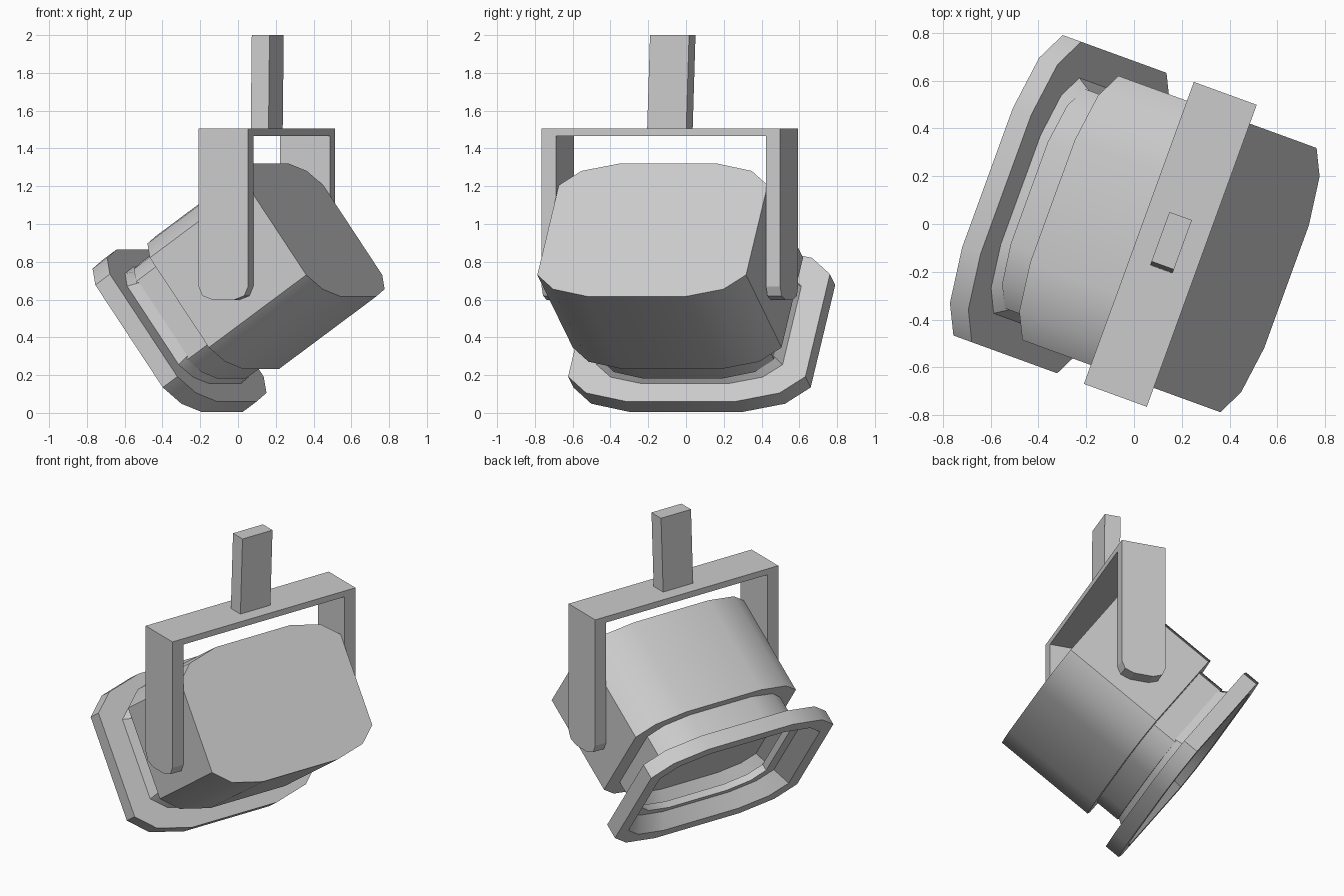
import bpy, bmesh, math
from mathutils import Vector, Matrix

if "Cube" in bpy.data.objects:
    bpy.data.objects.remove(bpy.data.objects["Cube"])

YAW = Matrix.Rotation(math.radians(-20), 4, 'Z')
PIVOT_U, PIVOT_V = 0.172, -0.028
TILT = math.radians(35)


def finish(bm, name, smooth=False):
    bmesh.ops.recalc_face_normals(bm, faces=bm.faces)
    bm.transform(YAW @ Matrix.Translation((PIVOT_U, PIVOT_V, 0)))
    me = bpy.data.meshes.new(name)
    bm.to_mesh(me)
    bm.free()
    ob = bpy.data.objects.new(name, me)
    bpy.context.collection.objects.link(ob)
    if smooth:
        bpy.ops.object.select_all(action='DESELECT')
        ob.select_set(True)
        bpy.context.view_layer.objects.active = ob
        bpy.ops.object.shade_smooth_by_angle(angle=math.radians(30))
    return ob


def loft(bm, rings):
    # skin between rings of points, capped at both ends
    loops = [[bm.verts.new(p) for p in r] for r in rings]
    for a, b in zip(loops, loops[1:]):
        n = len(a)
        for i in range(n):
            j = (i + 1) % n
            bm.faces.new((a[i], a[j], b[j], b[i]))
    bm.faces.new(loops[0])
    bm.faces.new(loops[-1])


# rounded twelve-sided lamp outline (width, height), one quarter mirrored
Q = [(0.588, 0.29), (0.48, 0.382), (0.273, 0.43)]
OUTLINE = (Q + [(-x, y) for x, y in reversed(Q)]
           + [(-x, -y) for x, y in Q] + [(x, -y) for x, y in reversed(Q)])
AXIS = Vector((-math.cos(TILT), 0, -math.sin(TILT)))
UP = Vector((-math.sin(TILT), 0, math.cos(TILT)))
SIDE = Vector((0, 1, 0))
BACK = Vector((0.4425 - PIVOT_U, 0, 0.968))


def ring(dist, sx, sy):
    c = BACK + AXIS * dist
    return [c + SIDE * x * sx + UP * y * sy for x, y in OUTLINE]


# lamp housing
bm = bmesh.new()
loft(bm, [ring(0, 1, 1), ring(0.67, 1, 1)])
finish(bm, "lamp_housing", True)

# neck, front flange and tapered reflector recess
bm = bmesh.new()
loft(bm, [ring(0.665, 0.83, 0.87), ring(0.835, 0.83, 0.87),
          ring(0.835, 0.78, 0.8), ring(0.88, 0.78, 0.8),
          ring(0.88, 1.137, 1.142), ring(0.98, 1.137, 1.142),
          ring(0.98, 1.0, 0.98), ring(0.76, 0.76, 0.75)])
finish(bm, "lamp_front", True)

# yoke legs with rounded lower ends
LEG = [(0.14, 1.47), (0.14, 0.67), (0.118, 0.62), (0.06, 0.598)]
LEG = LEG + [(-x, z) for x, z in reversed(LEG)]
for side, name in ((-1, "yoke_leg_front"), (1, "yoke_leg_back")):
    bm = bmesh.new()
    loft(bm, [[(x, side * y, z) for x, z in LEG] for y in (0.592, 0.672)])
    finish(bm, name)


def box(name, w, d, z0, z1, lean=0.0, y=0.0):
    bm = bmesh.new()
    sq = [(-w / 2, -d / 2), (w / 2, -d / 2), (w / 2, d / 2), (-w / 2, d / 2)]
    loft(bm, [[(a, b + y, z0) for a, b in sq], [(a, b + y + lean, z1) for a, b in sq]])
    finish(bm, name)


# yoke crossbar and slightly leaning mounting post
box("yoke_bar", 0.28, 1.344, 1.467, 1.506)
box("mounting_post", 0.1, 0.22, 1.5, 2.0, lean=0.016)
